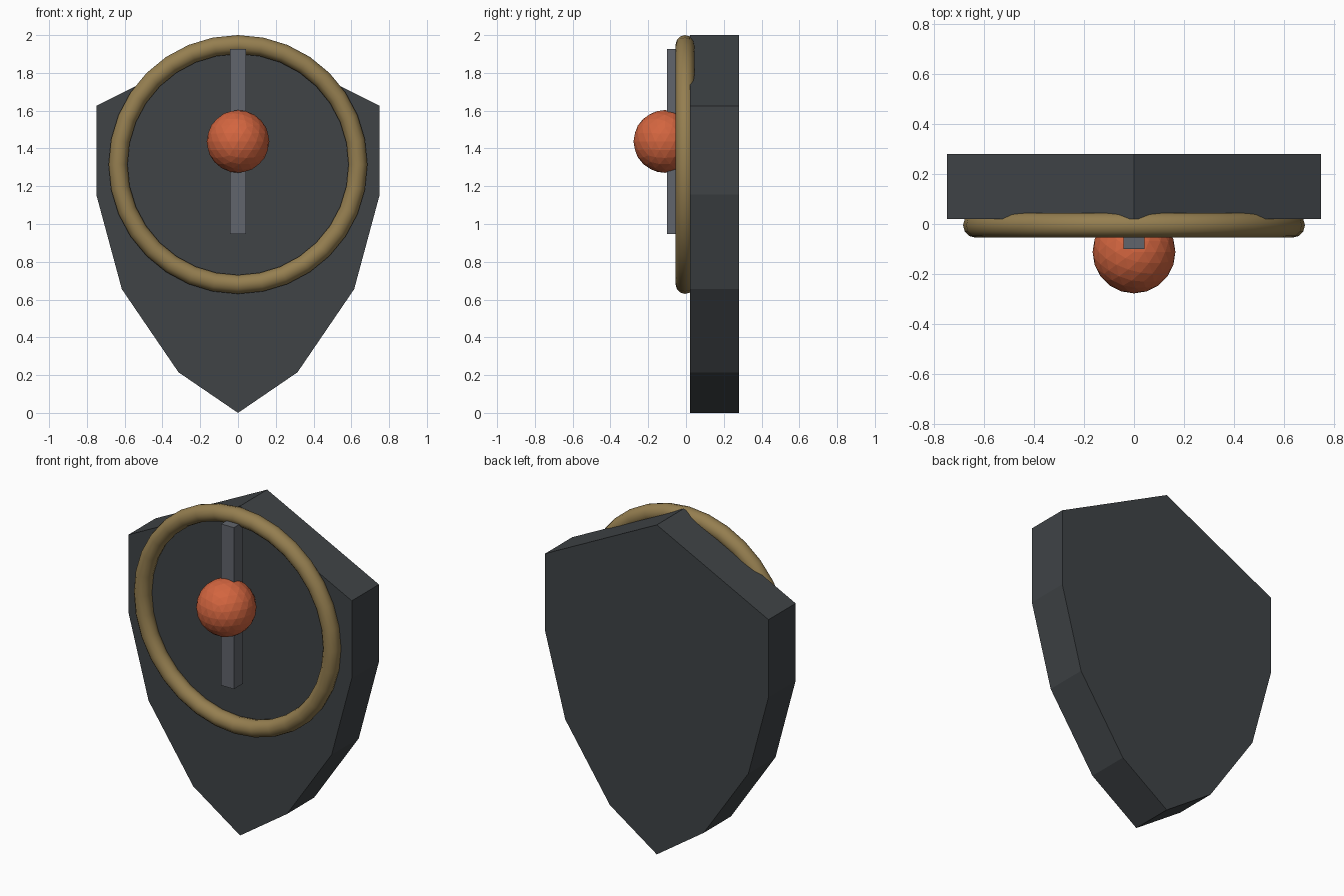
import bpy
import bmesh
import math

if "Cube" in bpy.data.objects:
    bpy.data.objects.remove(bpy.data.objects["Cube"])


def paint(obj, name, rgb):
    mat = bpy.data.materials.new(name)
    mat.diffuse_color = (*rgb, 1)
    mat.use_nodes = True
    mat.node_tree.nodes["Principled BSDF"].inputs["Base Color"].default_value = mat.diffuse_color
    obj.data.materials.append(mat)


# Shield plate: mirrored half outline, extruded front to back
half = [(0.75, 1.625), (0.75, 1.155), (0.615, 0.655), (0.315, 0.215)]
outline = [(0, 2.0)] + half + [(0, 0)] + [(-x, z) for x, z in reversed(half)]
bm = bmesh.new()
face = bm.faces.new([bm.verts.new((x, 0.02, z)) for x, z in outline])
result = bmesh.ops.extrude_face_region(bm, geom=[face])
moved = [v for v in result["geom"] if isinstance(v, bmesh.types.BMVert)]
bmesh.ops.translate(bm, verts=moved, vec=(0, 0.26, 0))
bmesh.ops.recalc_face_normals(bm, faces=bm.faces)
mesh = bpy.data.meshes.new("shield_plate")
bm.to_mesh(mesh)
bm.free()
plate = bpy.data.objects.new("shield_plate", mesh)
bpy.context.collection.objects.link(plate)
paint(plate, "dark_iron", (0.05, 0.057, 0.062))

# Ring on the front face
bpy.ops.mesh.primitive_torus_add(
    major_segments=32, minor_segments=12, major_radius=0.635, minor_radius=0.05,
    location=(0, -0.005, 1.315), rotation=(math.pi / 2, 0, 0))
ring = bpy.context.object
ring.name = "ring"
bpy.ops.object.shade_smooth()
paint(ring, "brass", (0.30, 0.21, 0.08))

# Upright bar
bpy.ops.mesh.primitive_cube_add(size=1, location=(0, -0.058, 1.436))
bar = bpy.context.object
bar.name = "upright_bar"
bar.scale = (0.086, 0.086, 0.98)
paint(bar, "steel", (0.12, 0.13, 0.15))

# Faceted central boss
bpy.ops.mesh.primitive_ico_sphere_add(
    subdivisions=3, radius=0.166, location=(0, -0.112, 1.437))
boss = bpy.context.object
boss.name = "central_boss"
paint(boss, "orange", (0.65, 0.13, 0.05))
